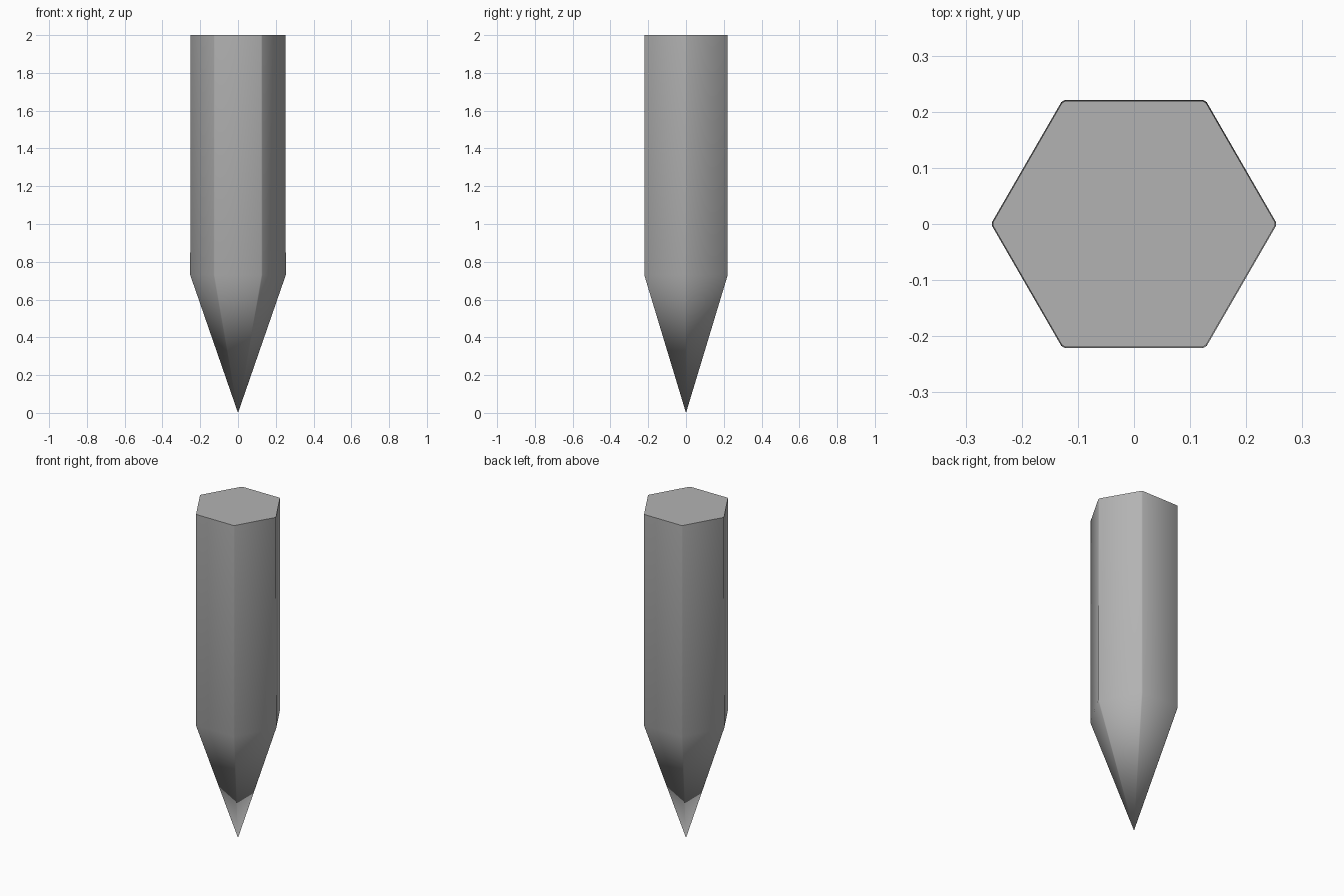
import bpy, bmesh
from math import cos, sin, radians

if "Cube" in bpy.data.objects:
    bpy.data.objects.remove(bpy.data.objects["Cube"])

SIDES = 6
EDGE = 0.007                      # width of the worn strip along each corner
TOP_R, SHOULDER_R = 0.253, 0.255
SHOULDER_Z, TOP_Z = 0.73, 2.0


def ring(bm, r, z):
    """Hexagon of verts with each corner cut into a narrow strip."""
    corners = [(r * cos(radians(60 * i)), r * sin(radians(60 * i))) for i in range(SIDES)]
    t = EDGE * 0.577 / r
    verts = []
    for i, (x, y) in enumerate(corners):
        for nx, ny in (corners[i - 1], corners[(i + 1) % SIDES]):
            verts.append(bm.verts.new((x + (nx - x) * t, y + (ny - y) * t, z)))
    return verts


bm = bmesh.new()
tip = bm.verts.new((0, 0, 0))
low = ring(bm, SHOULDER_R, SHOULDER_Z)
high = ring(bm, TOP_R, TOP_Z)
n = len(low)
for i in range(n):
    j = (i + 1) % n
    bm.faces.new((tip, low[j], low[i]))               # sharpened point
    bm.faces.new((low[i], low[j], high[j], high[i]))  # shaft
bm.faces.new(high)                                    # flat top
bmesh.ops.recalc_face_normals(bm, faces=bm.faces)

mesh = bpy.data.meshes.new("hexagonal_spike")
bm.to_mesh(mesh)
bm.free()
spike = bpy.data.objects.new("hexagonal_spike", mesh)
bpy.context.collection.objects.link(spike)

# Smooth across strips and point, sharp around the flat top
bpy.context.view_layer.objects.active = spike
spike.select_set(True)
bpy.ops.object.shade_smooth_by_angle(angle=radians(60))

# Dark grey surface
grey = bpy.data.materials.new("dark_grey")
grey.diffuse_color = (0.45, 0.45, 0.45, 1)
grey.use_nodes = True
grey.node_tree.nodes["Principled BSDF"].inputs["Base Color"].default_value = grey.diffuse_color
mesh.materials.append(grey)
